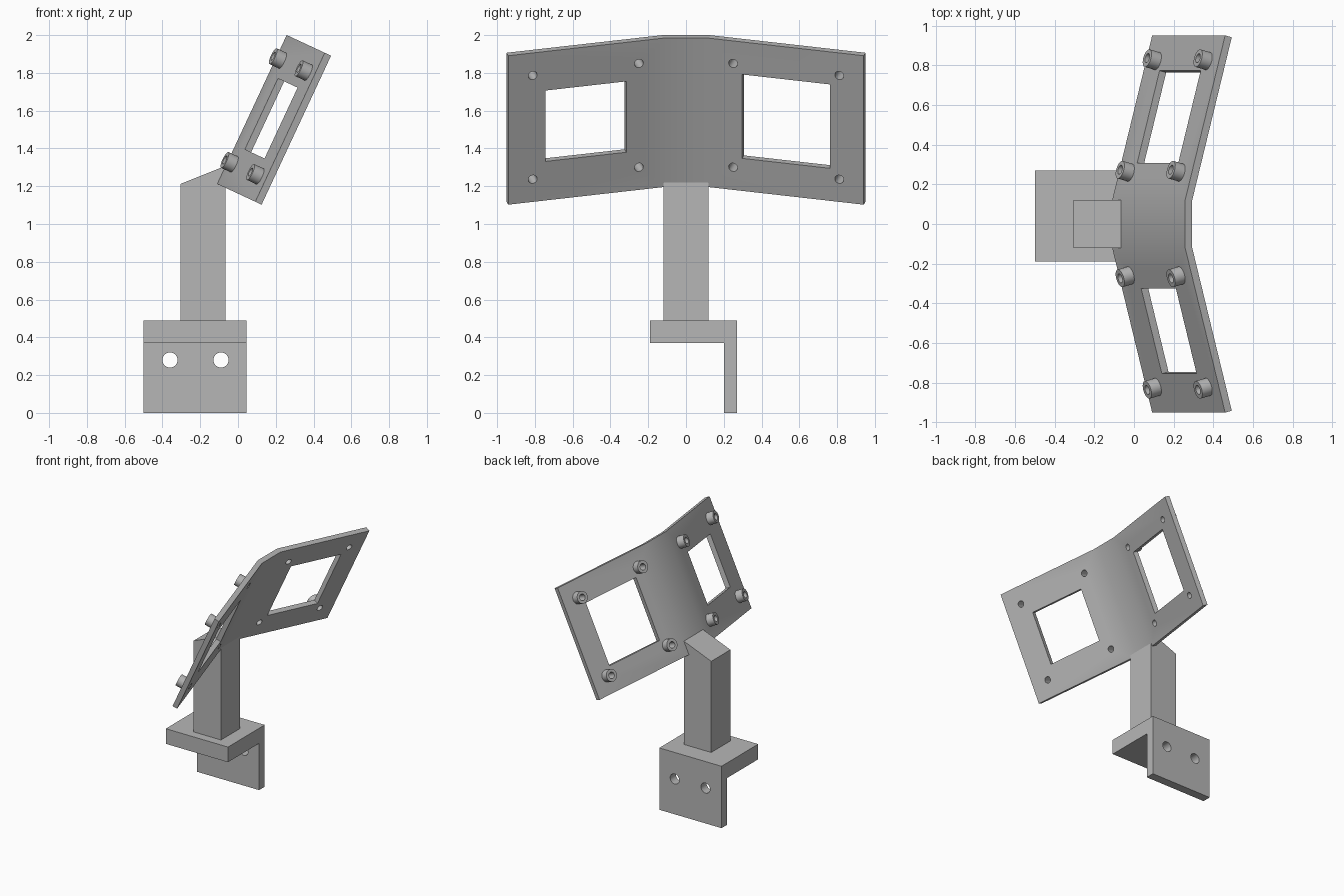
import bpy, bmesh
from math import radians, sin, cos, tan
from mathutils import Matrix, Vector

old = bpy.data.objects.get("Cube")
if old:
    bpy.data.objects.remove(old)

grey = bpy.data.materials.new("plain_grey")
grey.use_nodes = True
COLOUR = (0.47, 0.47, 0.47, 1)
grey.diffuse_color = COLOUR
grey.node_tree.nodes["Principled BSDF"].inputs["Base Color"].default_value = COLOUR


def finish(name, bm, matrix=Matrix()):
    bmesh.ops.transform(bm, matrix=matrix, verts=bm.verts)
    bmesh.ops.recalc_face_normals(bm, faces=bm.faces)
    mesh = bpy.data.meshes.new(name)
    bm.to_mesh(mesh)
    bm.free()
    mesh.materials.append(grey)
    obj = bpy.data.objects.new(name, mesh)
    bpy.context.collection.objects.link(obj)
    return obj


def prism(name, points, offset, matrix=Matrix()):
    """Extrude a closed outline along an offset."""
    bm = bmesh.new()
    face = bm.faces.new([bm.verts.new(p) for p in points])
    new = bmesh.ops.extrude_face_region(bm, geom=[face])["geom"]
    verts = [v for v in new if isinstance(v, bmesh.types.BMVert)]
    bmesh.ops.translate(bm, verts=verts, vec=Vector(offset))
    return finish(name, bm, matrix)


def box(name, size, matrix):
    bm = bmesh.new()
    bmesh.ops.create_cube(bm, size=1)
    return finish(name, bm, matrix @ Matrix.Diagonal((*size, 1)))


def cylinder(name, radius, depth, matrix):
    bm = bmesh.new()
    bmesh.ops.create_cone(bm, cap_ends=True, segments=32, radius1=radius,
                          radius2=radius, depth=depth)
    return finish(name, bm, matrix)


def select(obj):
    bpy.ops.object.select_all(action='DESELECT')
    obj.select_set(True)
    bpy.context.view_layer.objects.active = obj


def cut(obj, cutters):
    select(obj)
    for cutter in cutters:
        mod = obj.modifiers.new("cut", 'BOOLEAN')
        mod.operation = 'DIFFERENCE'
        mod.solver = 'EXACT'
        mod.object = cutter
        bpy.ops.object.modifier_apply(modifier=mod.name)
        bpy.data.objects.remove(cutter)
    bpy.ops.object.shade_smooth_by_angle(angle=radians(30))


# Angle bracket at the bottom, with two screw holes
bracket = prism("base_bracket",
                [(-0.5, y, z) for y, z in [(-0.19, 0.37), (0.20, 0.37), (0.20, 0),
                                           (0.27, 0), (0.27, 0.49), (-0.19, 0.49)]],
                (0.545, 0, 0))
cut(bracket, [cylinder("hole_cutter", 0.04, 0.3,
                       Matrix.Translation((x, 0.235, 0.28)) @ Matrix.Rotation(radians(90), 4, 'X'))
              for x in (-0.36, -0.09)])

# Square post with a sloping top
prism("post", [(x, -0.12, z) for x, z in [(-0.305, 0.49), (-0.065, 0.49),
                                          (-0.065, 1.308), (-0.305, 1.212)]],
      (0, 0.24, 0))

# Folded panel: cross-section with two mitred wings, leaned back
LEAN, FOLD = radians(25), radians(15)
HALF, WING, THICK, HEIGHT = 0.12, 0.86, 0.038, 0.87
lean = Matrix.Translation((-0.11, 0, 1.212)) @ Matrix.Rotation(LEAN, 4, 'Y')
tip = Vector((WING * sin(FOLD), HALF + WING * cos(FOLD), 0))
front_tip = tip + THICK * Vector((cos(FOLD), -sin(FOLD), 0))
half = [Vector((0, HALF, 0)), tip, front_tip,
        Vector((THICK, HALF - THICK * tan(FOLD / 2), 0))]
outline = half + [Vector((p.x, -p.y, 0)) for p in reversed(half)]
panel = prism("folded_panel", outline, (0, 0, HEIGHT), lean)

# Window and four hollow standoffs on each wing
cutters = []
turn = Matrix.Rotation(radians(90), 4, 'Y')
for side, label, window in ((1, "left", (0.482, 0.49)), (-1, "right", (0.444, 0.414))):
    wing = (lean @ Matrix.Translation((0, side * HALF, 0))
            @ Matrix.Rotation(-side * FOLD, 4, 'Z')
            @ Matrix.Translation((0, side * 0.435, HEIGHT / 2)))
    cutters.append(box("window_cutter", (0.3, *window), wing))
    for across in (-0.291, 0.291):
        for up in (-0.303, 0.303):
            spot = wing @ Matrix.Translation((0, across, up)) @ turn
            cutters.append(cylinder("hole_cutter", 0.024, 0.3, spot))
            standoff = cylinder(label + "_standoff", 0.046, 0.057,
                                spot @ Matrix.Translation((0, 0, -0.0285)))
            cut(standoff, [cylinder("bore_cutter", 0.024, 0.3, spot)])
cut(panel, cutters)
